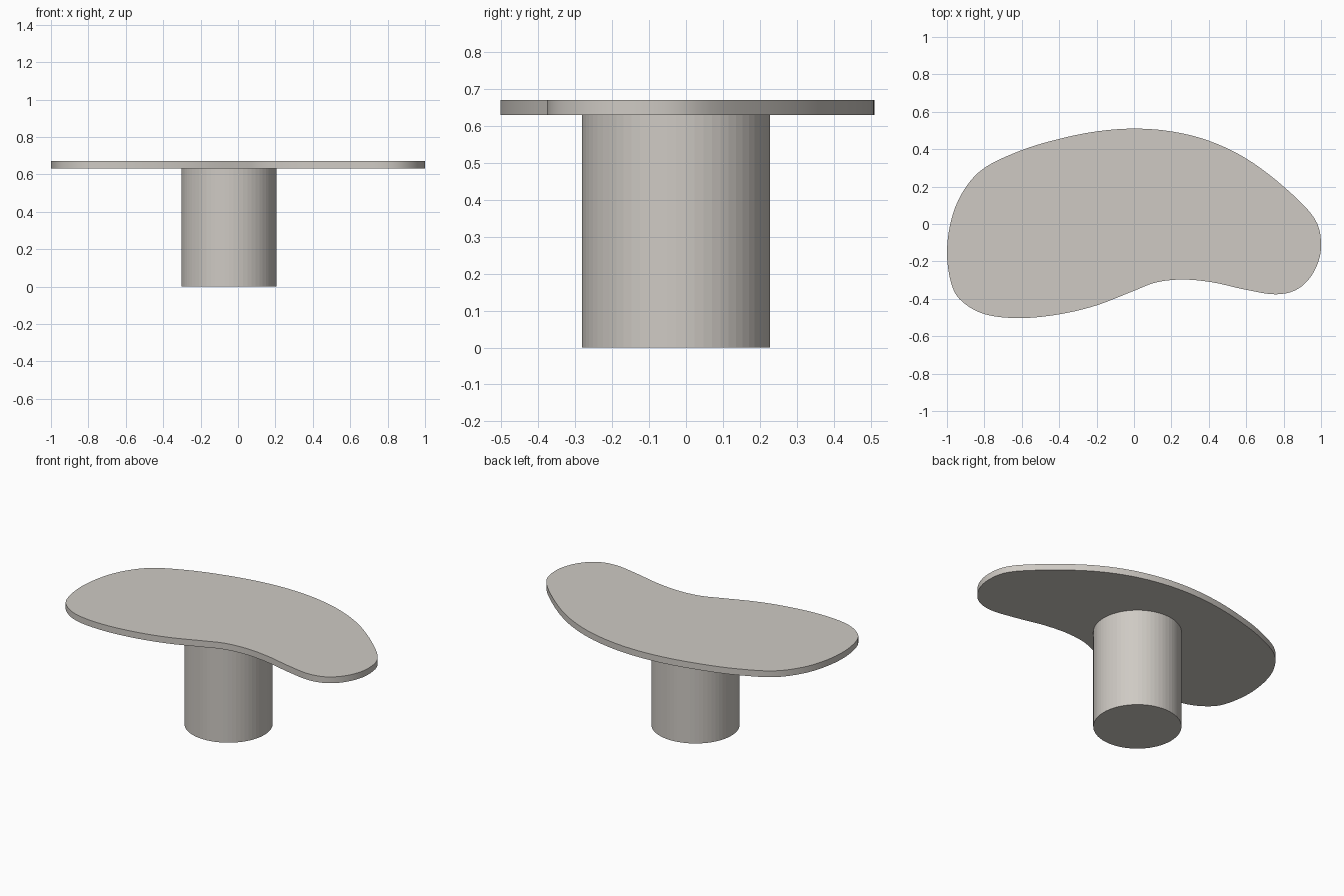
import bpy, bmesh
from mathutils import Vector

if "Cube" in bpy.data.objects:
    bpy.data.objects.remove(bpy.data.objects["Cube"])

stone = bpy.data.materials.new("warm grey")
stone.diffuse_color = (0.62, 0.59, 0.55, 1)
stone.use_nodes = True
stone.node_tree.nodes["Principled BSDF"].inputs["Base Color"].default_value = stone.diffuse_color


def finish(bm, name, angle):
    mesh = bpy.data.meshes.new(name)
    bmesh.ops.recalc_face_normals(bm, faces=bm.faces[:])
    bm.to_mesh(mesh)
    bm.free()
    mesh.materials.append(stone)
    obj = bpy.data.objects.new(name, mesh)
    bpy.context.collection.objects.link(obj)
    if angle:
        bpy.ops.object.select_all(action='DESELECT')
        obj.select_set(True)
        bpy.context.view_layer.objects.active = obj
        bpy.ops.object.shade_smooth_by_angle(angle=angle)
    return obj


def smooth_loop(points, steps):
    """Closed Catmull-Rom curve through the points."""
    pts = [Vector(p) for p in points]
    n, out = len(pts), []
    for i in range(n):
        a, b, c, d = (pts[(i + k) % n] for k in (-1, 0, 1, 2))
        for s in range(steps):
            t = s / steps
            out.append(0.5 * (2 * b + (c - a) * t + (2 * a - 5 * b + 4 * c - d) * t ** 2
                              + (3 * b - a - 3 * c + d) * t ** 3))
    return out


# Kidney-shaped table top
outline = [(1, -0.12), (0.965, 0.03), (0.8, 0.2), (0.6, 0.35), (0.4, 0.445),
           (0.2, 0.495), (0, 0.51), (-0.2, 0.495), (-0.4, 0.455), (-0.6, 0.395),
           (-0.8, 0.3), (-0.91, 0.18), (-0.975, 0.03), (-1, -0.16), (-0.97, -0.34),
           (-0.9, -0.43), (-0.78, -0.487), (-0.6, -0.503), (-0.4, -0.483),
           (-0.2, -0.435), (0, -0.357), (0.12, -0.312), (0.26, -0.297), (0.42, -0.312),
           (0.6, -0.352), (0.76, -0.376), (0.88, -0.345), (0.965, -0.25)]
bm = bmesh.new()
face = bm.faces.new([bm.verts.new((p.x, p.y, 0.63)) for p in smooth_loop(outline, 5)])
top = bmesh.ops.extrude_face_region(bm, geom=[face], use_keep_orig=True)["geom"]
bmesh.ops.translate(bm, vec=(0, 0, 0.04),
                    verts=[g for g in top if isinstance(g, bmesh.types.BMVert)])
finish(bm, "table_top", 0.6)

# Round pedestal
bm = bmesh.new()
bmesh.ops.create_cone(bm, cap_ends=True, segments=64, radius1=0.255, radius2=0.255, depth=0.63)
bmesh.ops.translate(bm, vec=(-0.048, -0.027, 0.315), verts=bm.verts[:])
finish(bm, "pedestal", 0)
